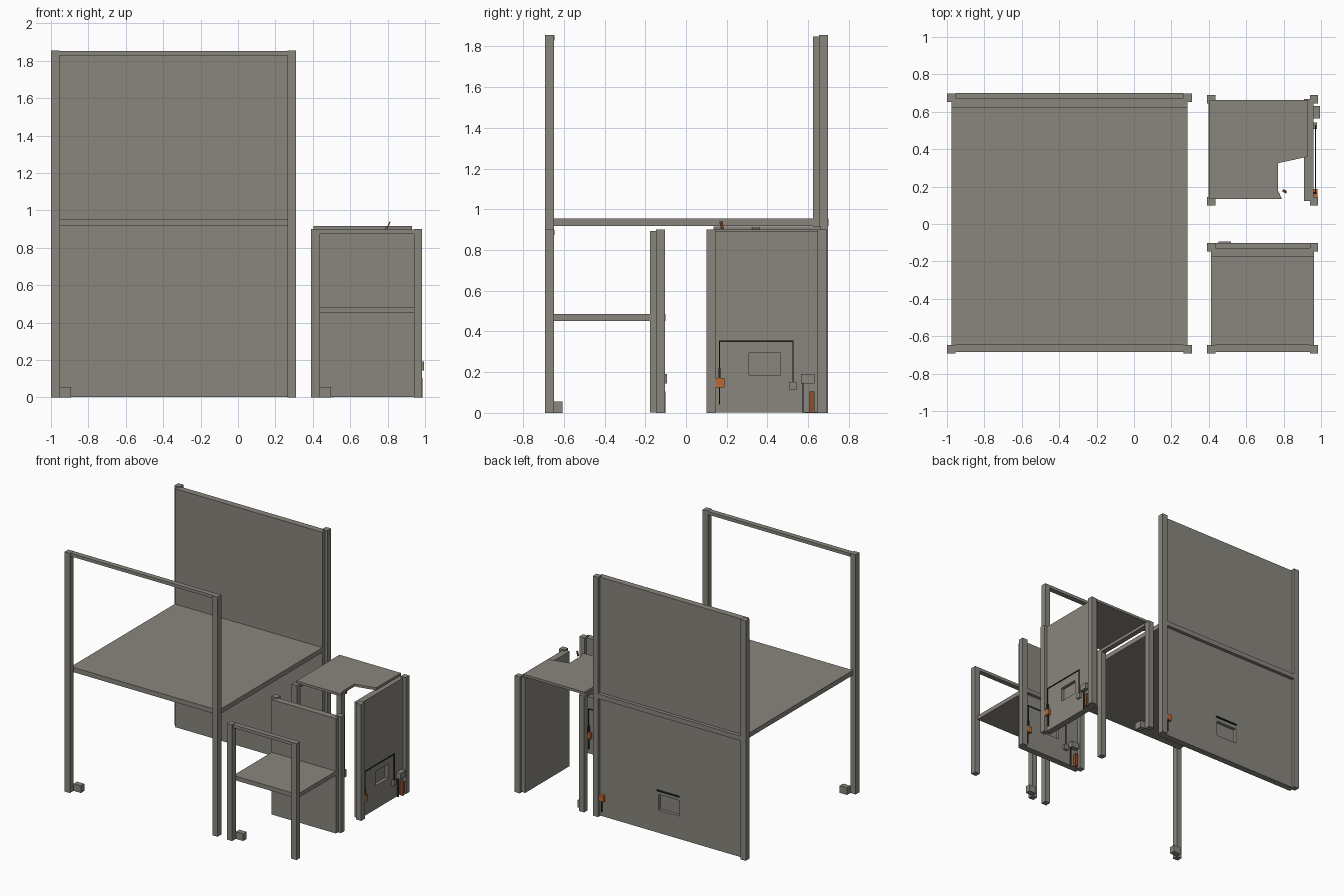
import bpy, bmesh, math
from mathutils import Matrix

if "Cube" in bpy.data.objects:
    bpy.data.objects.remove(bpy.data.objects["Cube"])


def material(name, rgb):
    m = bpy.data.materials.new(name)
    m.diffuse_color = (*rgb, 1)
    m.use_nodes = True
    m.node_tree.nodes["Principled BSDF"].inputs["Base Color"].default_value = m.diffuse_color
    return m


GREY = material("warm grey", (0.25, 0.238, 0.205))
ORANGE = material("orange", (0.50, 0.14, 0.035))
BROWN = material("rust brown", (0.28, 0.075, 0.022))
DARK = material("dark cord", (0.03, 0.028, 0.025))


def finish(bm, name, mat, frame):
    bmesh.ops.recalc_face_normals(bm, faces=bm.faces)
    me = bpy.data.meshes.new(name)
    bm.to_mesh(me)
    bm.free()
    me.materials.append(mat)
    ob = bpy.data.objects.new(name, me)
    ob.matrix_world = frame
    bpy.context.collection.objects.link(ob)
    return ob


def box(name, x, y, z, mat, frame):
    """Box from (low, high) ranges in the local frame."""
    bm = bmesh.new()
    size = [r[1] - r[0] for r in (x, y, z)]
    mid = [(r[1] + r[0]) / 2 for r in (x, y, z)]
    bmesh.ops.create_cube(bm, size=1, matrix=Matrix.Translation(mid) @ Matrix.Diagonal((*size, 1)))
    return finish(bm, name, mat, frame)


def prism(name, outline, z0, z1, mat, frame):
    bm = bmesh.new()
    face = bm.faces.new([bm.verts.new((x, y, z0)) for x, y in outline])
    ext = bmesh.ops.extrude_face_region(bm, geom=[face])
    verts = [v for v in ext["geom"] if isinstance(v, bmesh.types.BMVert)]
    bmesh.ops.translate(bm, verts=verts, vec=(0, 0, z1 - z0))
    return finish(bm, name, mat, frame)


P = 0.045  # post width


def unit(label, centre, turn, w, d, h, window, seat=None):
    """Open front frame, four posts and a panelled back; front faces local -y."""
    f = Matrix.Translation((*centre, 0)) @ Matrix.Rotation(turn, 4, "Z")
    a, b = w / 2, d / 2
    for sx, side in ((-1, "left"), (1, "right")):
        xs = sorted((sx * a, sx * (a - P)))
        for sy, end in ((-1, "front"), (1, "back")):
            ys = sorted((sy * b, sy * (b - P)))
            box(f"{label}_{end}_{side}_post", xs, ys, (0, h), GREY, f)
    box(label + "_front_rail", (P - a, a - P), (-b + 0.008, -b + P + 0.003), (h - 0.026, h - 0.002), GREY, f)
    box(label + "_foot_block", (-a + P, -a + P + 0.063), (-b + P, -b + P + 0.042), (0, 0.055), GREY, f)

    # Back panel with a recessed window
    panel = box(label + "_back_panel", (-a + 0.023, a - 0.023), (b - 0.075, b - 0.025), (0.003, h - 0.008), GREY, f)
    wx, wz = window
    cutter = box(label + "_window_cutter", wx, (b - 0.05, b + 0.05), wz, GREY, f)
    cutter.hide_render = True
    cutter.hide_viewport = True
    mod = panel.modifiers.new("window", "BOOLEAN")
    mod.operation = "DIFFERENCE"
    mod.solver = "EXACT"
    mod.object = cutter

    # Seat board and the matching ledge on the back
    if seat:
        box(label + "_seat", (-a + 0.023, a - 0.023), (-b + P, b - 0.07), seat, GREY, f)
        box(label + "_back_ledge", (P - a, a - P), (b - 0.03, b + 0.002), seat, GREY, f)
    return f, b - 0.025


def plug(label, f, y, x):
    box(label + "_plug", (x - 0.023, x + 0.023), (y, y + 0.022), (0.125, 0.172), ORANGE, f)
    box(label + "_plug_tail", (x - 0.003, x + 0.003), (y, y + 0.01), (0.04, 0.125), DARK, f)


def fittings(label, f, y):
    """Plug, cord, switch, meter box and pipes on the back."""
    plug(label, f, y, 0.23)
    c = 0.003
    cy = (y + 0.008, y + 0.014)
    box(label + "_cord_riser", (0.23 - c, 0.23 + c), cy, (0.172, 0.355), DARK, f)
    box(label + "_cord_sleeve", (0.225, 0.235), (y, y + 0.015), (0.172, 0.22), DARK, f)
    box(label + "_cord_top", (-0.13 - c, 0.23 + c), cy, (0.349, 0.355), DARK, f)
    box(label + "_cord_drop", (-0.13 - c, -0.13 + c), cy, (0.15, 0.355), DARK, f)
    box(label + "_switch", (-0.147, -0.113), (y, y + 0.018), (0.112, 0.152), GREY, f)
    box(label + "_meter_box", (-0.235, -0.17), (y, y + 0.035), (0.145, 0.192), GREY, f)
    box(label + "_thin_pipe", (-0.183, -0.178), (y, y + 0.012), (0, 0.145), DARK, f)
    box(label + "_rust_pipe", (-0.235, -0.212), (y, y + 0.026), (0, 0.105), BROWN, f)


SMALL_WINDOW = ((-0.07, 0.085), (0.185, 0.295))

# Large bench
f, y = unit("large_bench", (-0.345, 0.0025), 0, 1.31, 1.39, 1.855, ((-0.07, 0.11), (0.18, 0.30)), (0.918, 0.955))
plug("large_bench", f, y, 0.59)
box("large_bench_window_bar", (-0.07, 0.12), (y, y + 0.012), (0.328, 0.336), DARK, f)

# Small chair
f, y = unit("small_chair", (0.6875, -0.3975), 0, 0.595, 0.59, 0.90, SMALL_WINDOW, (0.452, 0.485))
fittings("small_chair", f, y)

# Small stand, turned so its back faces +x
f, y = unit("stand", (0.6875, 0.395), -math.pi / 2, 0.59, 0.595, 0.90, SMALL_WINDOW)
fittings("stand", f, y)

# Stand top board with a broken notch, and a loose splinter
world = Matrix.Identity(4)
outline = [(0.405, 0.135), (0.79, 0.135), (0.77, 0.18), (0.77, 0.325),
           (0.93, 0.36), (0.93, 0.663), (0.405, 0.663)]
prism("stand_top_board", outline, 0.897, 0.916, GREY, world)
tilt = Matrix.Translation((0.805, 0.175, 0.922)) @ Matrix.Rotation(0.4, 4, "Y") @ Matrix.Rotation(0.2, 4, "X")
box("splinter", (-0.003, 0.003), (-0.007, 0.007), (-0.019, 0.019), BROWN, tilt)
